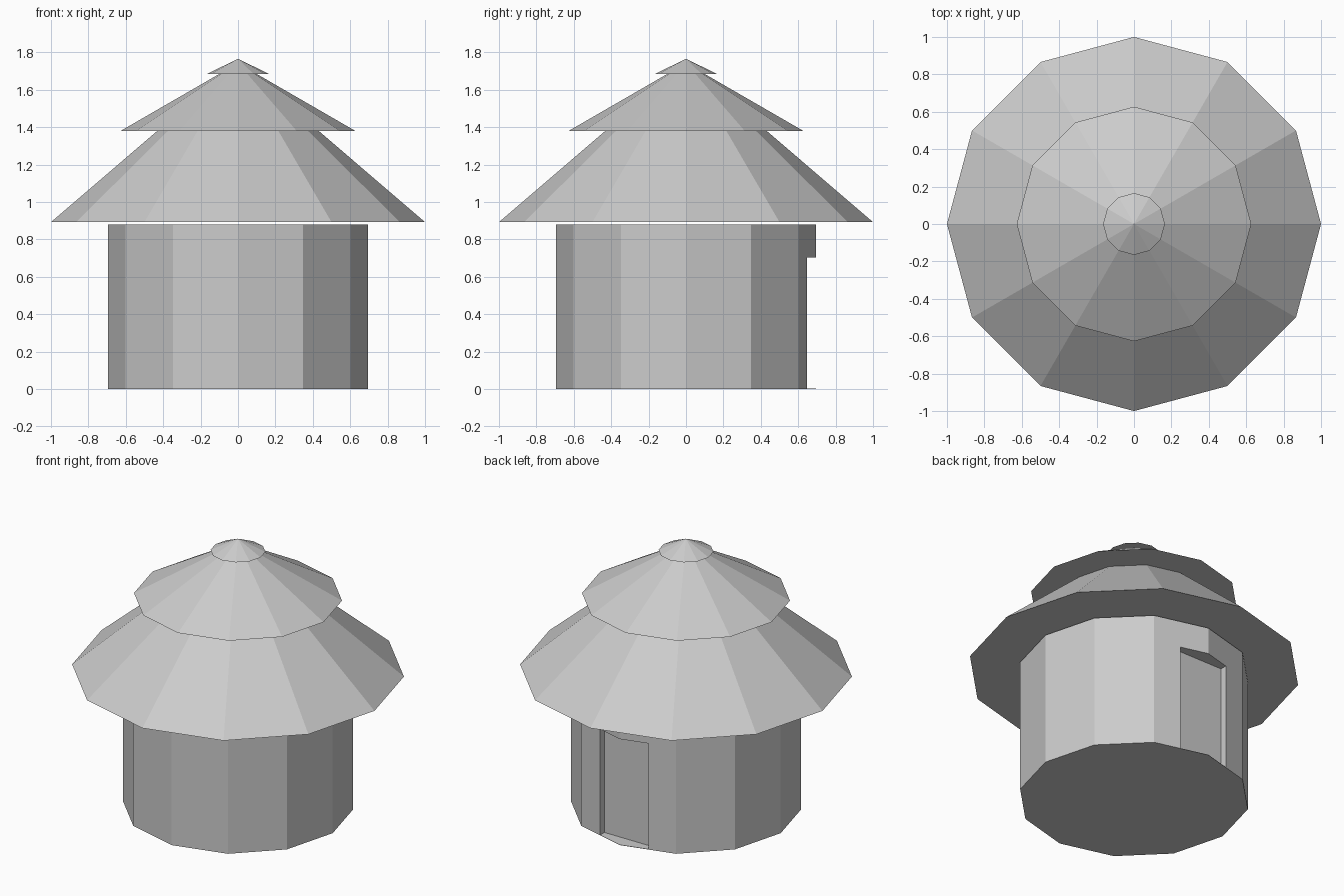
import bpy
from math import radians

SIDES = 12

old = bpy.data.objects.get("Cube")
if old:
    bpy.data.objects.remove(old, do_unlink=True)

grey = bpy.data.materials.new("plain grey")
grey.use_nodes = True
colour = (0.6, 0.6, 0.6, 1)
grey.diffuse_color = colour
grey.node_tree.nodes["Principled BSDF"].inputs["Base Color"].default_value = colour


def tier(name, bottom, top, radius, top_radius=0.0):
    """Twelve-sided capped cone or drum with a corner on each axis."""
    bpy.ops.mesh.primitive_cone_add(
        vertices=SIDES, radius1=radius, radius2=top_radius,
        depth=top - bottom, location=(0, 0, (bottom + top) / 2))
    obj = bpy.context.object
    obj.name = name
    obj.data.materials.append(grey)
    return obj


# Round wall
wall = tier("wall", 0, 0.88, 0.694, 0.694)

# Shallow doorway at the back, leaving a thin sill
half_width, sill, head, door_plane = 0.177, 0.002, 0.703, 0.602
bpy.ops.mesh.primitive_cube_add(
    size=1, location=(0, door_plane + 0.1, (sill + head) / 2))
cutter = bpy.context.object
cutter.name = "doorway_cutter"
cutter.scale = (2 * half_width, 0.2, head - sill)
cutter.data.materials.append(grey)
cutter.hide_render = True
cutter.display_type = 'WIRE'

cut = wall.modifiers.new("doorway", 'BOOLEAN')
cut.operation = 'DIFFERENCE'
cut.solver = 'EXACT'
cut.object = cutter
bpy.context.view_layer.objects.active = wall
bpy.ops.object.modifier_apply(modifier=cut.name)
bpy.data.objects.remove(cutter, do_unlink=True)

# Three stacked roof tiers
tier("lower_roof", 0.892, 1.75, 1.0)
tier("middle_roof", 1.38, 1.742, 0.627)
tier("roof_cap", 1.685, 1.765, 0.165)
